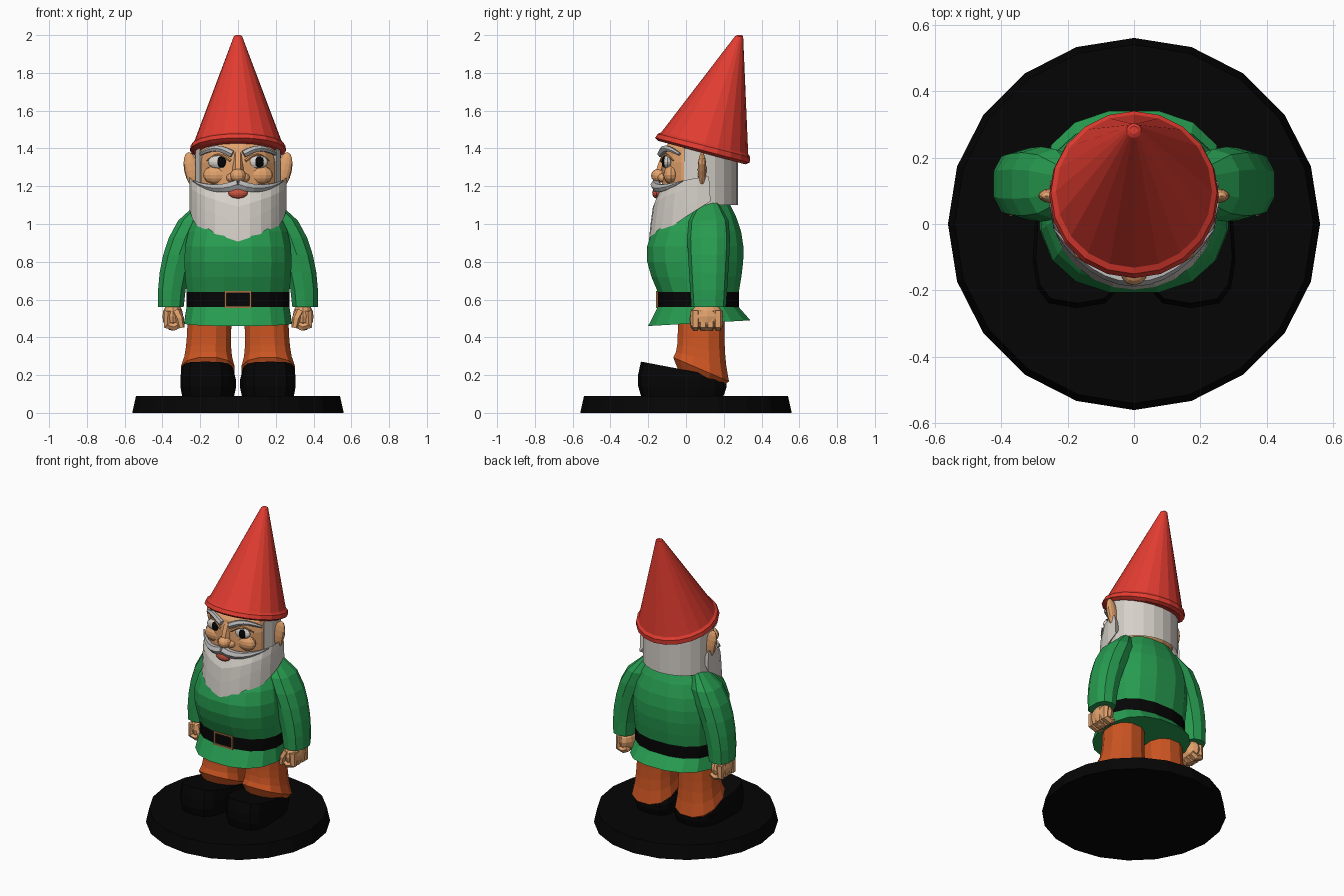
import bpy, bmesh
from math import sin, cos, pi, radians, copysign
from mathutils import Matrix

cube = bpy.data.objects.get("Cube")
if cube:
    bpy.data.objects.remove(cube, do_unlink=True)


def material(name, *rgb):
    mat = bpy.data.materials.new(name)
    mat.use_nodes = True
    mat.diffuse_color = (*rgb, 1)
    shader = next(node for node in mat.node_tree.nodes if node.type == 'BSDF_PRINCIPLED')
    shader.inputs["Base Color"].default_value = (*rgb, 1)
    return mat


RED = material("hat red", .76, .045, .03)
GREEN = material("coat green", .02, .33, .08)
ORANGE = material("trouser orange", .6, .09, .016)
SKIN = material("skin", .76, .36, .15)
WHITE = material("beard white", .67, .63, .58)
GREY = material("moustache grey", .5, .5, .5)
BLACK = material("black", .0015, .0015, .0015)
BROWN = material("buckle brown", .38, .16, .06)
LIP = material("lip red", .6, .09, .05)


def link(name, data, *mats):
    for mat in mats:
        data.materials.append(mat)
    bpy.context.collection.objects.link(bpy.data.objects.new(name, data))


def finish(name, bm, *mats):
    bmesh.ops.recalc_face_normals(bm, faces=bm.faces[:])
    mesh = bpy.data.meshes.new(name)
    bm.to_mesh(mesh)
    bm.free()
    link(name, mesh, *mats)


def bridge(name, loops, mats, band=None):
    """Join closed loops and cap both ends; the band row takes the second material."""
    bm = bmesh.new()
    rows = [[bm.verts.new(point) for point in loop] for loop in loops]
    for row, (low, high) in enumerate(zip(rows, rows[1:])):
        for i in range(len(low)):
            face = bm.faces.new((low[i - 1], low[i], high[i], high[i - 1]))
            face.material_index = int(row == band)
    bm.faces.new(rows[0])
    bm.faces.new(rows[-1])
    finish(name, bm, *mats)


def loft(name, rings, *mats, sides=16, power=2, phase=.5, mirror=1, skew=0, band=None):
    """Each ring is centre x, centre y, z, x radius, y radius, slope of z along y."""
    loops = []
    for cx, cy, z, rx, ry, slope in rings:
        loop = []
        for i in range(sides):
            angle = 2 * pi * (i + phase) / sides
            c, s = (copysign(abs(v) ** (2 / power), v) for v in (cos(angle), sin(angle)))
            dy = ry * s
            loop.append((mirror * (cx + rx * c + skew * dy), cy + dy, z + slope * dy))
        loops.append(loop)
    bridge(name, loops, mats, band)


def steps(count):
    return [i / count for i in range(count + 1)]


def shell(name, start, end, rx, ry, grow, edges, mat):
    """Hair swept round the head from a start to an end angle, zero being the front."""
    loops = []
    for t in steps(14):
        turn = start + (end - start) * t
        a = radians(turn)
        top, low = edges(abs(turn) / 100)
        rows = [(rx, ry + grow * k ** .4, top + (low - top) * k) for k in steps(4)]
        rows.append((rx - .06, ry - .06, (top + low) / 2))
        loops.append([(u * sin(a), .08 - v * cos(a), z) for u, v, z in rows])
    bridge(name, loops, [mat])


def ball(name, place, size, mat, tilt=0):
    bm = bmesh.new()
    matrix = Matrix.Translation(place) @ Matrix.Rotation(tilt, 4, 'Y') @ Matrix.Diagonal((*size, 1))
    bmesh.ops.create_uvsphere(bm, u_segments=12, v_segments=8, radius=1, matrix=matrix)
    finish(name, bm, mat)


def box(name, place, size, mat):
    bm = bmesh.new()
    matrix = Matrix.Translation(place) @ Matrix.Diagonal((*size, 1))
    bmesh.ops.create_cube(bm, size=1, matrix=matrix)
    finish(name, bm, mat)


def tube(name, points, radius, taper, mat, mirror=1):
    """Flat-sided tube that narrows by the taper towards its last point."""
    curve = bpy.data.curves.new(name, 'CURVE')
    curve.dimensions = '3D'
    curve.bevel_depth = radius
    curve.bevel_resolution = 1
    curve.use_fill_caps = True
    spline = curve.splines.new('POLY')
    spline.points.add(len(points) - 1)
    spline.use_smooth = False
    for t, point, (x, y, z) in zip(steps(len(points) - 1), spline.points, points):
        point.co = (mirror * x, y, z, 1)
        point.radius = 1 - taper * t * t
    link(name, curve, mat)


def face_y(x):
    return 2.5 * x * x - .135


def arch(name, start, end, z, rise, radius, mat, mirror):
    """Tapered arch that follows the curve of the face."""
    points = []
    for t in steps(6):
        x = start + (end - start) * t
        points.append((x, face_y(x), z + rise * sin(pi * t)))
    tube(name, points, radius, .6, mat, mirror)


# Round plinth
loft("plinth", [(0, 0, 0, .56, .56, 0), (0, 0, .09, .54, .54, 0)], BLACK, sides=20, phase=0)

# Coat: flared hem, belt band, round belly and sloping shoulders
coat = [(0, .07, .475, .29, .275, .055), (0, .065, .56, .277, .218, 0)]
for t in steps(6):
    spread = 1 - .4 * t ** 4
    width = .277 + .015 * sin(pi * t)
    depth = .218 + .048 * sin(pi * t)
    coat.append((0, .065 + .03 * t ** 3 - .02 * sin(pi * t), .64 + .48 * t,
                 width * spread, depth * spread, 0))
loft("coat", coat, GREEN, BLACK, power=2.4, band=1)

# Belt buckle frame
for s in (1, -1):
    box("buckle_upright", (s * .066, -.153, .6), (.01, .012, .086), BROWN)
    box("buckle_bar", (0, -.153, .6 + s * .04), (.14, .012, .01), BROWN)

# Limbs, mirrored
for s, label in ((1, "left"), (-1, "right")):
    shoe = []
    for t in steps(3):
        size = 1 - .07 * (2 * t - 1) ** 2
        shoe.append((.158, -.02, .09 + .14 * t, .145 * size, .235 * size, -.19 * t * t))
    loft(label + "_shoe", shoe, BLACK, sides=14, power=3.2, mirror=s, skew=-.06)

    # Leg foot tucks down into the shoe
    leg = [(.16, .08, .18, .11, .12, -.3)]
    for t in steps(5):
        flare = .025 * (1 - t) ** 4
        leg.append((.16 - .01 * t, .08, .23 + .28 * t,
                    .12 + flare, .127 + flare, -.43 * (1 - t) ** 2))
    loft(label + "_trouser_leg", leg, ORANGE, sides=12, power=2.3, mirror=s)

    sleeve = []
    for t in steps(6):
        radius = (.07 + .035 * t) * (1 - .7 * t ** 8)
        sleeve.append((.355 - .17 * t * t, .12, .56 + .55 * t, radius, radius + .022, 0))
    loft(label + "_sleeve", sleeve, GREEN, sides=10, power=2.5, mirror=s)

    ball(label + "_hand", (s * .345, .11, .51), (.055, .088, .075), SKIN)
    for k in range(4):
        y = .05 + .04 * k
        finger = [(.37, y, .54), (.375, y, .465), (.34, y, .455), (.31, y, .47)]
        tube(label + "_finger", finger, .026, .2, SKIN, s)
    tube(label + "_thumb", [(.33, .05, .54), (.31, .04, .5), (.3, .04, .45)], .026, .3, SKIN, s)

# Head
head = []
for t in steps(6):
    spread = 1 - .3 * (2 * t - 1) ** 4
    head.append((0, .06, 1.06 + .4 * t, .213 * spread, .19 * spread, 0))
loft("head", head, SKIN, sides=20)

# Hair round the back, and a beard that narrows to a point
shell("hair", 62, 298, .228, .195, 0, lambda turn: (1.4, 1.1), WHITE)
shell("beard", -100, 100, .257, .215, .07,
      lambda turn: (1.185 + .07 * turn, .81 + .31 * turn), WHITE)

# Nose and mouth
ball("nose_tip", (0, -.14, 1.256), (.042, .045, .038), SKIN)
tube("nose_bridge", [(0, -.1, 1.37), (0, -.125, 1.31), (0, -.14, 1.26)], .028, 0, SKIN)
ball("mouth", (0, -.155, 1.165), (.052, .024, .03), LIP)

# Paired features of the face
for s, label in ((1, "left"), (-1, "right")):
    ball(label + "_nostril", (s * .038, -.12, 1.245), (.024, .03, .023), SKIN)
    ball(label + "_cheek", (s * .115, -.08, 1.26), (.07, .04, .05), SKIN)
    ball(label + "_eye", (s * .1, -.098, 1.328), (.06, .026, .036), WHITE)
    ball(label + "_pupil", (s * .1 + .012, -.114, 1.328), (.026, .015, .03), BLACK)
    arch(label + "_eyelid", .04, .165, 1.335, .033, .008, SKIN, s)
    arch(label + "_eyebrow", .03, .2, 1.37, .03, .02, GREY, s)
    whisker = [(x, face_y(x) - .025, 1.21 - .4 * x + 2 * x * x)
               for x in (.24 * t for t in steps(6))]
    tube(label + "_moustache", whisker, .028, .9, GREY, s)
    ball(label + "_ear", (s * .245, .085, 1.287), (.04, .023, .095), SKIN, s * .2)

# Tilted pointed hat with a rolled brim
hat = []
for t, radius in ((0, .235), (.02, .255), (.06, .25), (.08, .235), (.99, .022), (1, .012)):
    hat.append((0, .083 + .2 * t, 1.378 + .622 * t, radius, radius * .98, -.27 * (1 - t)))
loft("hat", hat, RED, sides=20, phase=0)
